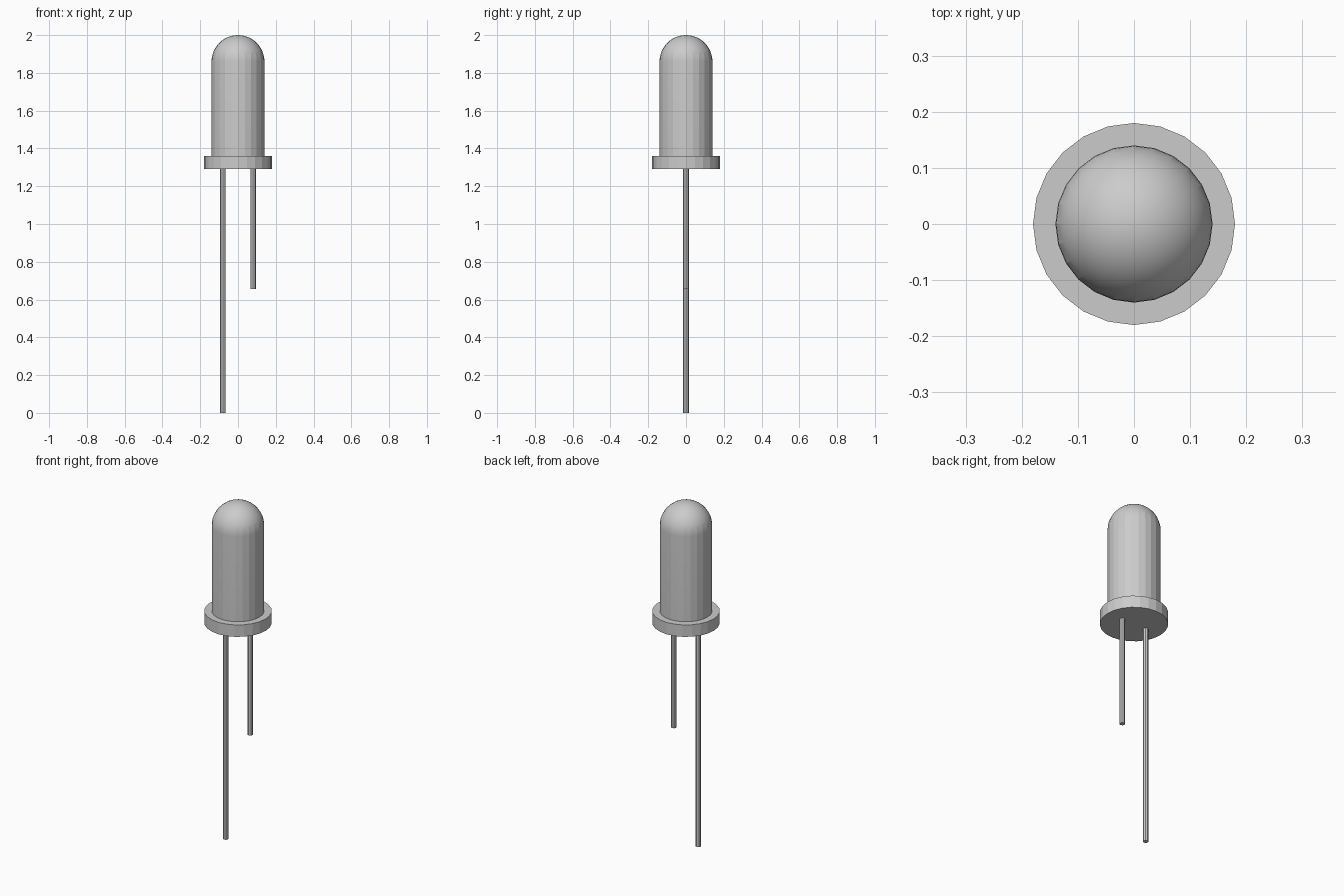
import bpy, bmesh, math

if "Cube" in bpy.data.objects:
    bpy.data.objects.remove(bpy.data.objects["Cube"])

SIDES = 24


def finish(name, bm, angle=None):
    bmesh.ops.recalc_face_normals(bm, faces=bm.faces)
    mesh = bpy.data.meshes.new(name)
    bm.to_mesh(mesh)
    bm.free()
    obj = bpy.data.objects.new(name, mesh)
    bpy.context.collection.objects.link(obj)
    if angle:
        bpy.ops.object.select_all(action='DESELECT')
        obj.select_set(True)
        bpy.context.view_layer.objects.active = obj
        bpy.ops.object.shade_smooth_by_angle(angle=math.radians(angle))
    return obj


def lathe(name, profile, sides, x=0.0, angle=None):
    """Revolve an (r, z) profile about a vertical axis at x."""
    bm = bmesh.new()
    verts = [bm.verts.new((x + r, 0, z)) for r, z in profile]
    edges = [bm.edges.new(pair) for pair in zip(verts, verts[1:])]
    bmesh.ops.spin(bm, geom=verts + edges, cent=(x, 0, 0), axis=(0, 0, 1),
                   angle=2 * math.pi, steps=sides, use_duplicate=False)
    bmesh.ops.remove_doubles(bm, verts=bm.verts, dist=1e-5)
    return finish(name, bm, angle)


# Lens: straight faceted wall closed by a hemispherical dome
R, DOME_Z, RINGS = 0.14, 1.86, 12
dome = [(R * math.cos(a), DOME_Z + R * math.sin(a))
        for a in (math.pi / 2 * i / RINGS for i in range(RINGS))]
lathe("lens", [(0, 1.35), (R, 1.35)] + dome + [(0, DOME_Z + R)], SIDES, angle=14)

# Base flange
lathe("flange", [(0, 1.29), (0.18, 1.29), (0.18, 1.36), (0, 1.36)], SIDES)

# Wire leads, one long and one short
for name, x, bottom in (("long_lead", -0.08, 0.0), ("short_lead", 0.08, 0.655)):
    lathe(name, [(0, bottom), (0.015, bottom), (0.015, 1.30), (0, 1.30)], 8, x=x)
